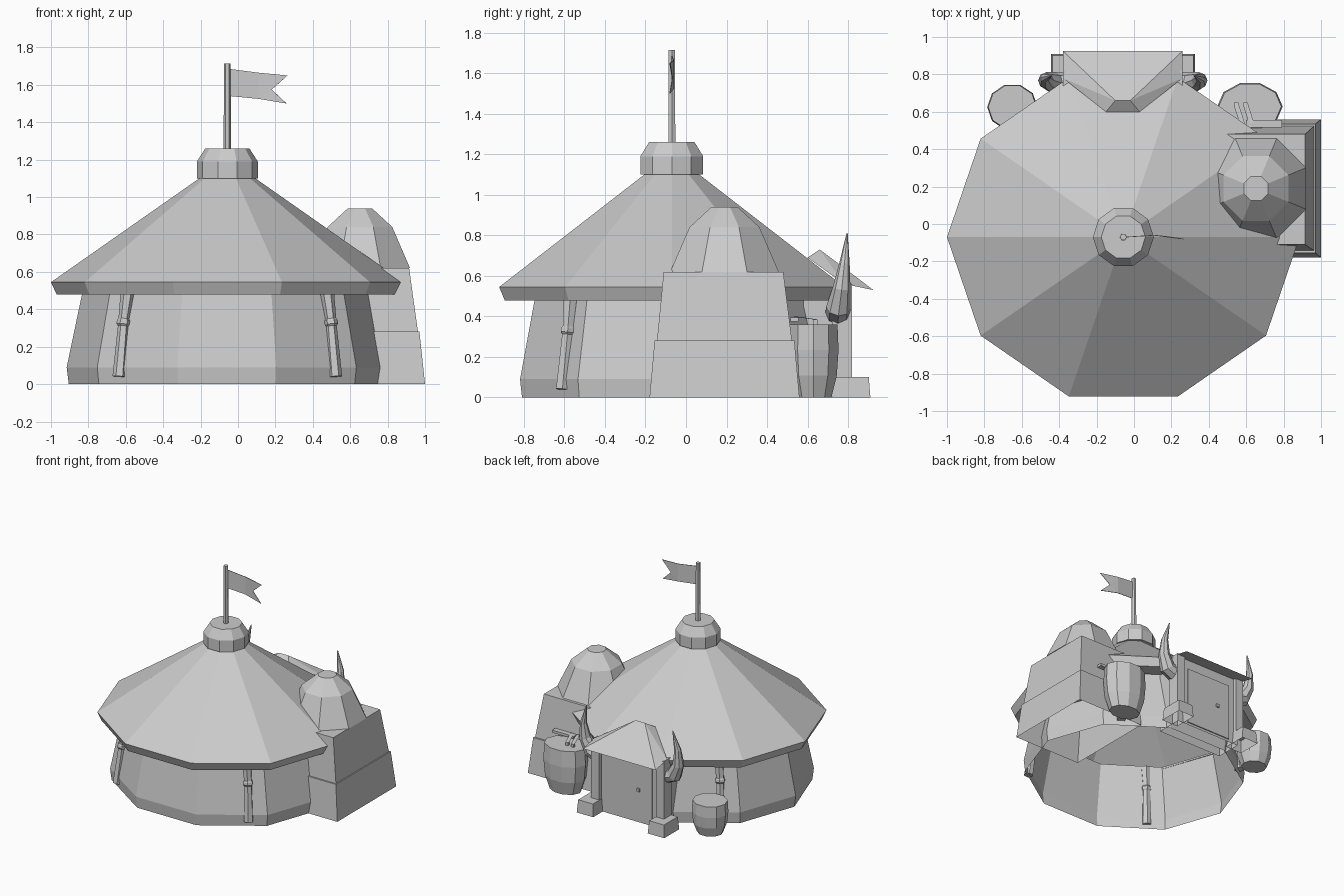
import bpy, bmesh, math
from mathutils import Vector

cube = bpy.data.objects.get("Cube")
if cube:
    bpy.data.objects.remove(cube, do_unlink=True)

grey = bpy.data.materials.new("plain_grey")
grey.use_nodes = True
COLOUR = (0.6, 0.6, 0.6, 1)
grey.diffuse_color = COLOUR
grey.node_tree.nodes["Principled BSDF"].inputs["Base Color"].default_value = COLOUR


def mesh_object(name, verts, faces):
    mesh = bpy.data.meshes.new(name)
    mesh.from_pydata([tuple(v) for v in verts], [], faces)
    bm = bmesh.new()
    bm.from_mesh(mesh)
    bmesh.ops.recalc_face_normals(bm, faces=bm.faces)
    bm.to_mesh(mesh)
    bm.free()
    mesh.materials.append(grey)
    obj = bpy.data.objects.new(name, mesh)
    bpy.context.collection.objects.link(obj)
    return obj


def loft(name, rings, bottom=True, top=True):
    """Skin a stack of equal-length rings of points."""
    n = len(rings[0])
    verts = [p for ring in rings for p in ring]
    faces = []
    for k in range(len(rings) - 1):
        for i in range(n):
            j = (i + 1) % n
            faces.append((k * n + i, k * n + j, (k + 1) * n + j, (k + 1) * n + i))
    if bottom:
        faces.append(tuple(reversed(range(n))))
    if top:
        faces.append(tuple(range(len(verts) - n, len(verts))))
    return mesh_object(name, verts, faces)


def ring(cx, cy, r, z, sides, squash=1.0, turn=0.0):
    angles = [math.tau * i / sides + math.radians(turn) for i in range(sides)]
    return [(cx + r * math.cos(a), cy + squash * r * math.sin(a), z) for a in angles]


def lathe(name, cx, cy, profile, sides, squash=1.0, turn=0.0, **caps):
    return loft(name, [ring(cx, cy, r, z, sides, squash, turn) for r, z in profile], **caps)


def rect(x0, x1, y0, y1, z):
    return [(x0, y0, z), (x1, y0, z), (x1, y1, z), (x0, y1, z)]


def box(name, x0, x1, y0, y1, z0, z1, taper=0.0, **caps):
    t = taper
    return loft(name, [rect(x0, x1, y0, y1, z0),
                       rect(x0 + t, x1 - t, y0 + t, y1 - t, z1)], **caps)


def tube(name, path, sides):
    """Tapered tube through (point, radius) pairs."""
    pts = [Vector(p) for p, r in path]
    rings = []
    for i, (p, r) in enumerate(path):
        d = (pts[min(i + 1, len(pts) - 1)] - pts[max(i - 1, 0)]).normalized()
        u = d.cross(Vector((0, 1, 0))).normalized()
        v = d.cross(u)
        rings.append([pts[i] + r * (math.cos(a) * u + math.sin(a) * v)
                      for a in [math.tau * k / sides for k in range(sides)]])
    return loft(name, rings)


CX, CY = -0.057, -0.07

# Round hall: open-bottomed wall, big tent roof, cap
lathe("hall_wall", CX - 0.003, CY, [(0.845, 0), (0.856, 0.09), (0.77, 0.5)], 10, 0.92,
      bottom=False, top=False)
lathe("hall_roof", CX, CY, [(0.77, 0.485), (0.912, 0.478), (0.943, 0.545), (0.15, 1.1)],
      10, 0.95, bottom=False, top=False)
lathe("roof_cap", CX, CY, [(0.163, 1.1), (0.163, 1.19), (0.118, 1.26)], 10)

# Flag pole and swallow-tailed flag
lathe("flag_pole", CX, CY, [(0.02, 1.25), (0.018, 1.715)], 6)
upper = [(-0.045, -0.07, 1.685), (0.11, -0.06, 1.665), (0.265, -0.08, 1.65)]
lower = [(-0.045, -0.07, 1.54), (0.11, -0.06, 1.525), (0.26, -0.08, 1.5)]
flag = mesh_object("flag", upper + lower + [(0.18, -0.068, 1.575)],
                   [(0, 3, 4, 1), (1, 4, 6), (1, 6, 2), (6, 4, 5)])
thick = flag.modifiers.new("thickness", "SOLIDIFY")
thick.thickness = 0.004
thick.offset = 0

# Leaning posts around the wall
for sx, side in ((-1, "right"), (1, "left")):
    for sy, end in ((-1, "front"), (1, "back")):
        def at(dx, dy, z):
            return (CX + sx * dx, CY + sy * dy, z)
        tube(f"{end}_{side}_post",
             [(at(0.578, 0.54, 0.04), 0.036), (at(0.555, 0.515, 0.31), 0.03),
              (at(0.555, 0.515, 0.32), 0.038), (at(0.552, 0.512, 0.34), 0.038),
              (at(0.552, 0.512, 0.35), 0.03), (at(0.532, 0.5, 0.5), 0.038)], 6)

# Side tower with battered walls and a faceted dome
loft("tower_base", [rect(0.4, 1.0, -0.18, 0.56, 0), rect(0.4, 0.97, -0.155, 0.535, 0.28)],
     bottom=False)
loft("tower_upper", [rect(0.4, 0.962, -0.143, 0.523, 0.28), rect(0.4, 0.915, -0.11, 0.48, 0.62)],
     bottom=False)
lathe("tower_dome", 0.652, 0.19, [(0.29, 0.62), (0.187, 0.84), (0.07, 0.94)], 8, 1.0, 22.5)

# Back porch: walls, door, pillars, feet
PX = -0.06
box("porch_walls", PX - 0.29, PX + 0.29, 0.58, 0.79, 0, 0.56, bottom=False)
box("door_panel", PX - 0.2, PX + 0.2, 0.79, 0.798, 0.02, 0.48)
box("door_knob", PX - 0.095, PX - 0.073, 0.798, 0.812, 0.25, 0.275)
for s, side in ((-1, "right"), (1, "left")):
    a, b = sorted((PX + s * 0.25, PX + s * 0.32))
    box(f"{side}_pillar", a, b, 0.72, 0.82, 0.08, 0.56, bottom=False)
    a, b = sorted((PX + s * 0.24, PX + s * 0.385))
    box(f"{side}_pillar_foot", a, b, 0.72, 0.91, 0, 0.1, 0.008, bottom=False)
    # Curved horn beside the porch roof
    tube(f"{side}_horn",
         [((PX + s * 0.29, 0.75, 0.42), 0.062), ((PX + s * 0.365, 0.752, 0.445), 0.06),
          ((PX + s * 0.41, 0.768, 0.54), 0.044), ((PX + s * 0.415, 0.782, 0.66), 0.026),
          ((PX + s * 0.38, 0.795, 0.81), 0.003)], 8)

# Hipped porch roof
eave = [(-0.15, 0.6, 0.69), (0.03, 0.6, 0.69), (0.26, 0.78, 0.56),
        (0.26, 0.925, 0.53), (-0.38, 0.925, 0.53), (-0.38, 0.78, 0.56)]
ridge = [(-0.1, 0.66, 0.73), (-0.02, 0.66, 0.73)]
mesh_object("porch_roof", eave + ridge,
            [(0, 1, 7, 6), (1, 2, 7), (2, 3, 7), (3, 4, 6, 7), (4, 5, 6), (5, 0, 6),
             (0, 5, 2, 1), (5, 4, 3, 2)])


# Barrels
def barrel(name, x, y, r, h, squash):
    lathe(name, x, y, [(0.72 * r, 0), (0.93 * r, 0.3 * h), (r, 0.65 * h), (0.96 * r, h)],
          10, squash)


barrel("small_barrel", -0.65, 0.625, 0.135, 0.25, 0.93)
barrel("large_barrel", 0.62, 0.628, 0.175, 0.36, 0.75)
for i, x in enumerate((0.535, 0.585)):
    loft(f"barrel_bar_{i + 1}", [rect(x, x + 0.022, 0.63, 0.65, 0.36) ,
                                 rect(x, x + 0.022, 0.63, 0.65, 0.385),
                                 rect(x + 0.035, x + 0.057, 0.52, 0.54, 0.4)])
box("barrel_lid_plank", 0.6, 0.79, 0.515, 0.555, 0.375, 0.395)
